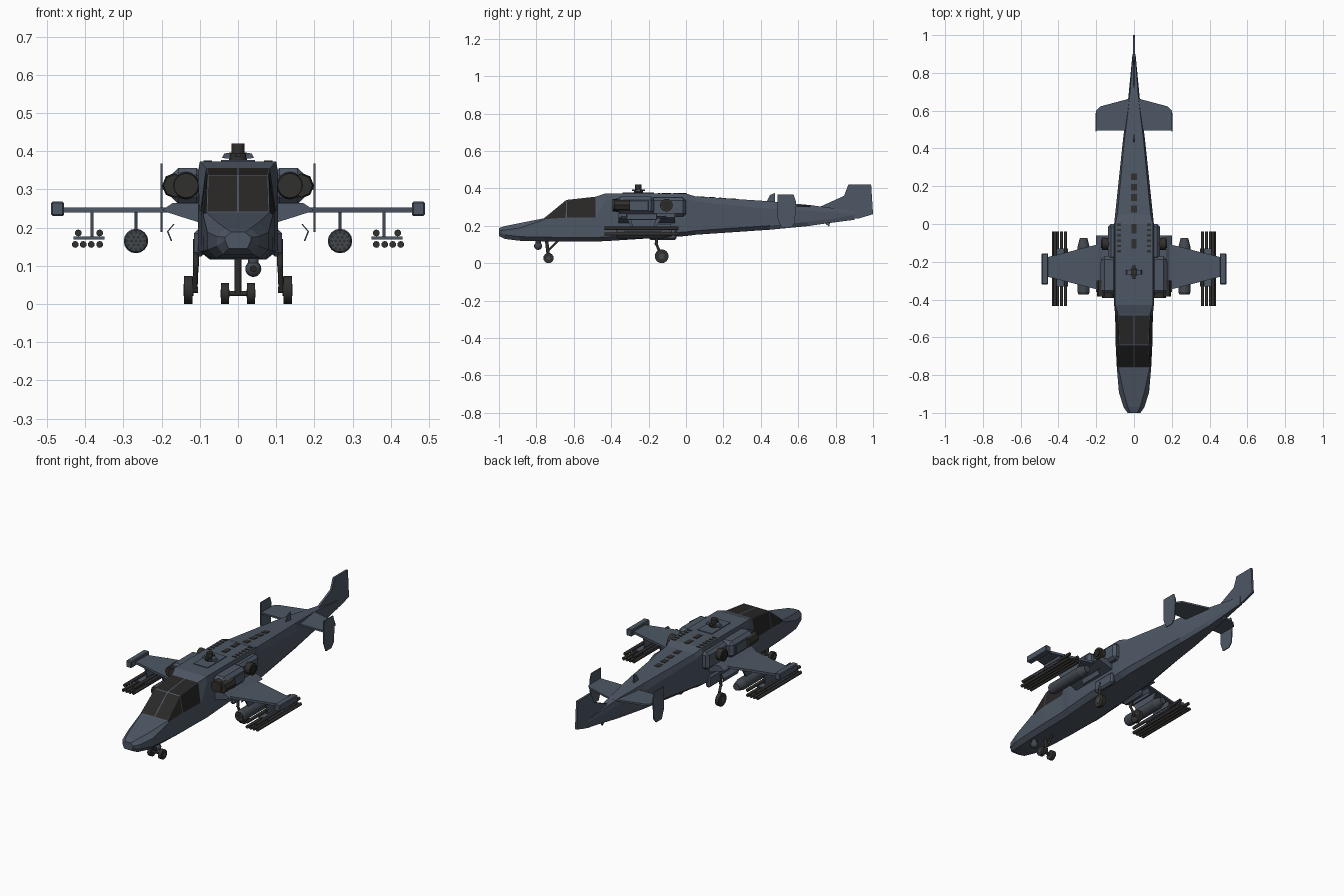
import bpy, bmesh, math
from mathutils import Vector, Matrix

if bpy.data.objects.get("Cube"):
    bpy.data.objects.remove(bpy.data.objects["Cube"])


def material(name, rgb):
    m = bpy.data.materials.new(name)
    m.use_nodes = True
    m.diffuse_color = (*rgb, 1)
    bsdf = m.node_tree.nodes["Principled BSDF"]
    bsdf.inputs["Base Color"].default_value = (*rgb, 1)
    bsdf.inputs["Roughness"].default_value = 0.7
    return m


BLUE = material("blue grey paint", (0.075, 0.095, 0.128))
GLASS = material("dark glass", (0.022, 0.021, 0.02))
DARK = material("dark metal", (0.03, 0.029, 0.027))
POD = material("steel grey", (0.055, 0.066, 0.08))


def finish(name, bm, mats, mirror=False, bevel=0):
    bmesh.ops.recalc_face_normals(bm, faces=bm.faces)
    mesh = bpy.data.meshes.new(name)
    bm.to_mesh(mesh)
    bm.free()
    for m in mats:
        mesh.materials.append(m)
    ob = bpy.data.objects.new(name, mesh)
    bpy.context.collection.objects.link(ob)
    if bevel:
        b = ob.modifiers.new("bevel", 'BEVEL')
        b.width, b.segments = bevel, 1
    if mirror:
        ob.modifiers.new("mirror", 'MIRROR').use_mirror_merge = False
    return ob


def box(name, lo, hi, mat=BLUE, mirror=True, bevel=0):
    bm = bmesh.new()
    lo, hi = Vector(lo), Vector(hi)
    bmesh.ops.create_cube(bm, size=1, matrix=Matrix.Translation((lo + hi) / 2) @ Matrix.Diagonal((*(hi - lo), 1)))
    return finish(name, bm, [mat], mirror, bevel)


def add_tube(bm, a, b, r, r2=None, n=16):
    a, b = Vector(a), Vector(b)
    turn = (b - a).to_track_quat('Z', 'Y').to_matrix().to_4x4()
    out = bmesh.ops.create_cone(bm, cap_ends=True, segments=n, radius1=r, radius2=r if r2 is None else r2,
                                depth=(b - a).length, matrix=Matrix.Translation((a + b) / 2) @ turn)
    for f in {f for v in out["verts"] for f in v.link_faces}:
        f.smooth = len(f.verts) == 4 and n > 8


def tubes(name, parts, mat=DARK, mirror=True, n=16):
    bm = bmesh.new()
    for p in parts:
        add_tube(bm, *p, n=n)
    return finish(name, bm, [mat], mirror)


def prism(name, outline, axis, lo, hi, mat=BLUE, mirror=True):
    """Extrude a 2D outline along x, y or z."""
    bm = bmesh.new()

    def point(p, t):
        c = list(p)
        c.insert("xyz".index(axis), t)
        return bm.verts.new(c)
    a, b = [point(p, lo) for p in outline], [point(p, hi) for p in outline]
    bm.faces.new(a)
    bm.faces.new(b)
    for i in range(len(a)):
        j = (i + 1) % len(a)
        bm.faces.new((a[i], a[j], b[j], b[i]))
    return finish(name, bm, [mat], mirror)


# Fuselage sections: y, top z, top half width, shoulder z, half width, bottom z
SECTIONS = [
    (-1, .188, .018, .175, .034, .145), (-.97, .198, .032, .177, .055, .13),
    (-.89, .214, .055, .188, .08, .12), (-.76, .24, .083, .232, .091, .117),
    (-.64, .338, .08, .24, .097, .116), (-.48, .356, .084, .24, .1, .116),
    (-.43, .373, .1, .34, .105, .118), (0, .373, .1, .345, .105, .145),
    (.05, .357, .088, .33, .1, .152), (.45, .331, .05, .29, .058, .179),
    (.65, .312, .025, .28, .032, .198), (.9, .28, .006, .265, .008, .235)]
bm = bmesh.new()
rings = []
for y, zt, wt, zs, wm, zb in SECTIONS:
    half = [(wt, zt), (wm, zs), (wm * .99, zb + .022), (wm * .72, zb)]
    pts = [(0, zt)] + half + [(-x, z) for x, z in reversed(half)]
    rings.append([bm.verts.new((x, y, z)) for x, z in pts])
panes = []
for k in range(len(rings) - 1):
    a, b = rings[k], rings[k + 1]
    for i in range(9):
        j = (i + 1) % 9
        f = bm.faces.new((a[i], a[j], b[j], b[i]))
        if k in (3, 4) and i in (0, 1, 7, 8):
            panes.append(f)
bm.faces.new(rings[0])
bm.faces.new(rings[-1])
bmesh.ops.recalc_face_normals(bm, faces=bm.faces)
bmesh.ops.inset_individual(bm, faces=panes, thickness=.0045)
for f in panes:
    f.material_index = 1
finish("fuselage", bm, [BLUE, GLASS])

# Roof plate, vents and small roof fittings
box("roof_panel", (-.045, -.34, .37), (.045, -.17, .377), mirror=False)
for i, y in enumerate((.08, .14, .195, .25)):
    z = .357 - .065 * (y - .05)
    prism("tail_vent", [(y - .018, z), (y + .018, z - .002), (y + .018, z + .001), (y - .018, z + .003)],
          'x', -.015, .015, DARK, False)
for y in (-.1, -.02):
    box("roof_vent", (-.013, y - .03, .372), (.013, y + .02, .376), DARK, False)
for i in range(6):
    y = -.15 + i * .028
    box("side_slit", (.068, y, .372), (.09, y + .012, .376), DARK)
prism("tail_antenna", [(.43, .325), (.45, .365), (.475, .375), (.475, .325)], 'x', -.003, .003, BLUE, False)

# Rotor mast and hub
hub_y = -.255
tubes("rotor_mast", [((0, hub_y, .37), (0, hub_y, .395), .024), ((0, hub_y, .395), (0, hub_y, .42), .017)],
      DARK, False)
prism("hub_arms", [(.012, .38), (.042, .382), (.036, .394), (.012, .398)], 'y', hub_y - .012, hub_y + .012)
box("hub_link", (-.008, hub_y - .035, .385), (.008, hub_y + .035, .395), DARK, False)

# Engine housings with intakes and side exhausts
box("engine_housing", (.09, -.37, .262), (.174, -.17, .356), bevel=.018)
box("engine_rear", (.09, -.19, .25), (.138, 0, .35), bevel=.015)
box("engine_side_panel", (.17, -.33, .28), (.178, -.2, .335), bevel=.003)
tubes("engine_intake", [((.136, -.392, .31), (.136, -.35, .31), .032, .038)])
tubes("outer_intake", [((.165, -.385, .31), (.165, -.3, .31), .03, .034)], n=8)
tubes("exhaust", [((.12, -.105, .31), (.17, -.105, .31), .03, .034)])
tubes("exhaust_core", [((.165, -.105, .31), (.175, -.105, .31), .022)], GLASS)
prism("wing_root_fairing", [(.09, .265), (.17, .265), (.2, .245), (.16, .232), (.09, .21)], 'y', -.36, -.06)

# Stub wings with tip pods
prism("stub_wing", [(.1, -.355), (.18, -.35), (.475, -.275), (.475, -.18), (.18, -.105), (.1, -.08)], 'z', .24, .253)
box("wing_tip_pod", (.455, -.32, .23), (.489, -.155, .268), bevel=.004)

# Rocket pods with tube openings
px, pz = .267, .165
prism("rocket_pylon", [(-.32, .245), (-.13, .245), (-.16, .19), (-.29, .19)], 'x', px - .004, px + .004)
tubes("rocket_pod", [((px, -.36, pz), (px, -.12, pz), .032), ((px, -.37, pz), (px, -.36, pz), .028, .032),
                     ((px, -.12, pz), (px, -.075, pz), .032, .02)], POD)
holes = [((px, -.372, pz), (px, -.365, pz), .004)]
for count, ring in ((6, .0115), (12, .0225)):
    for i in range(count):
        a = math.tau * i / count
        x, z = px + ring * math.cos(a), pz + ring * math.sin(a)
        holes.append(((x, -.372, z), (x, -.365, z), .004))
tubes("rocket_openings", holes, DARK, n=8)

# Missile racks
prism("missile_pylon", [(-.3, .245), (-.16, .245), (-.17, .175), (-.28, .175)], 'x', .378, .386)
box("missile_rack", (.35, -.33, .169), (.43, -.13, .177))
missiles = [((x, -.435, z), (x, -.04, z), .009)
            for x, z in ((.362, .156), (.384, .156), (.405, .156), (.426, .156), (.362, .186), (.418, .186))]
tubes("missiles", missiles, DARK, n=10)

# Tailplane, end plates and tail fin
prism("tailplane", [(0, .495), (.2, .495), (.2, .6), (.18, .622), (0, .67)], 'z', .3, .31)
prism("tail_end_plate", [(.49, .368), (.575, .368), (.588, .33), (.582, .215), (.56, .188), (.51, .188),
                         (.49, .24)], 'x', .198, .203)
prism("tail_fin", [(.72, .303), (.845, .36), (.868, .42), (.99, .42), (1, .262), (.92, .238), (.8, .24)],
      'x', -.006, .006, BLUE, False)
prism("tail_skid", [(.74, .215), (.765, .195), (.77, .215), (.9, .232), (.9, .24), (.74, .23)],
      'x', -.005, .005, BLUE, False)

# Main landing gear
box("gear_sponson", (.085, -.2, .125), (.115, -.05, .195), bevel=.01)
tubes("main_leg", [((.11, -.15, .17), (.11, -.16, .1), .008), ((.11, -.16, .105), (.113, -.13, .037), .007),
                   ((.105, -.13, .037), (.13, -.13, .037), .008)])
tubes("main_wheel", [((.119, -.13, .037), (.141, -.13, .037), .037)])
tubes("main_hub", [((.117, -.13, .037), (.143, -.13, .037), .016)], POD)
prism("gear_door", [(.165, .21), (.182, .19), (.172, .165), (.176, .165), (.186, .19), (.169, .21)],
      'y', -.22, -.08)

# Nose landing gear
ny = -.735
tubes("nose_leg", [((0, ny - .01, .12), (0, ny, .028), .009), ((-.034, ny, .0275), (.034, ny, .0275), .007),
                   ((0, ny + .05, .12), (0, ny, .07), .006)], DARK, False)
tubes("nose_wheel", [((.024, ny, .0275), (.044, ny, .0275), .0275)])
tubes("nose_hub", [((.022, ny, .0275), (.046, ny, .0275), .011)], POD)

# Sensor ball under the nose
bm = bmesh.new()
bmesh.ops.create_uvsphere(bm, u_segments=16, v_segments=10, radius=.021, matrix=Matrix.Translation((.04, -.79, .092)))
for f in bm.faces:
    f.smooth = True
add_tube(bm, (.04, -.79, .095), (.04, -.79, .125), .014)
finish("sensor_ball", bm, [POD])
tubes("sensor_lens", [((.04, -.813, .092), (.04, -.8, .092), .009)], GLASS, False)
